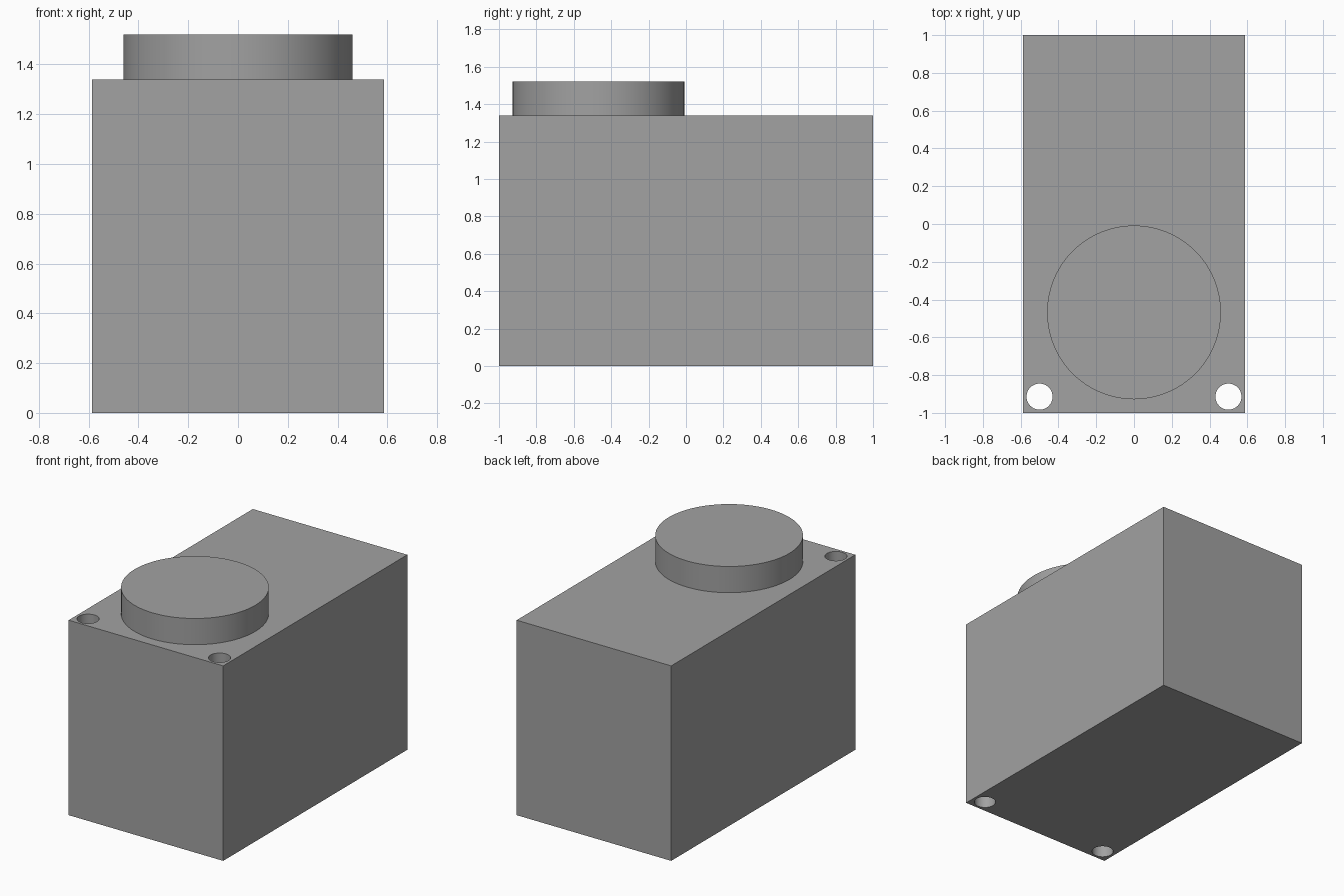
import bpy

if "Cube" in bpy.data.objects:
    bpy.data.objects.remove(bpy.data.objects["Cube"])

W, L, H = 1.175, 2.0, 1.34           # housing width, length, height
DISC_R, DISC_Y, TOP = 0.46, -0.468, 1.52
HOLE_R, HOLE_X, HOLE_Y = 0.069, 0.5, -0.914

grey = bpy.data.materials.new("grey")
grey.diffuse_color = (0.36, 0.36, 0.36, 1)
grey.use_nodes = True
grey.node_tree.nodes["Principled BSDF"].inputs["Base Color"].default_value = grey.diffuse_color


def cylinder(name, radius, x, y, z0, z1, sides):
    bpy.ops.mesh.primitive_cylinder_add(
        vertices=sides, radius=radius, depth=z1 - z0, location=(x, y, (z0 + z1) / 2))
    obj = bpy.context.object
    obj.name = name
    obj.data.materials.append(grey)
    return obj


def shade(obj):
    bpy.ops.object.select_all(action='DESELECT')
    obj.select_set(True)
    bpy.context.view_layer.objects.active = obj
    bpy.ops.object.shade_smooth_by_angle(angle=0.52)


# Rectangular housing
bpy.ops.mesh.primitive_cube_add(size=1, location=(0, 0, H / 2))
housing = bpy.context.object
housing.name = "housing"
housing.scale = (W, L, H)
bpy.ops.object.transform_apply(location=True, rotation=False, scale=True)
housing.data.materials.append(grey)

# Two vertical through holes at the front corners
for side, label in ((-1, "left"), (1, "right")):
    cutter = cylinder(label + "_hole_cutter", HOLE_R, side * HOLE_X, HOLE_Y, -0.1, H + 0.1, 48)
    bpy.context.view_layer.objects.active = housing
    mod = housing.modifiers.new(label + "_hole", 'BOOLEAN')
    mod.operation = 'DIFFERENCE'
    mod.solver = 'EXACT'
    mod.object = cutter
    bpy.ops.object.modifier_apply(modifier=mod.name)
    bpy.data.objects.remove(cutter, do_unlink=True)
shade(housing)

# Raised round disc on the top
shade(cylinder("top_disc", DISC_R, 0, DISC_Y, H, TOP, 96))
